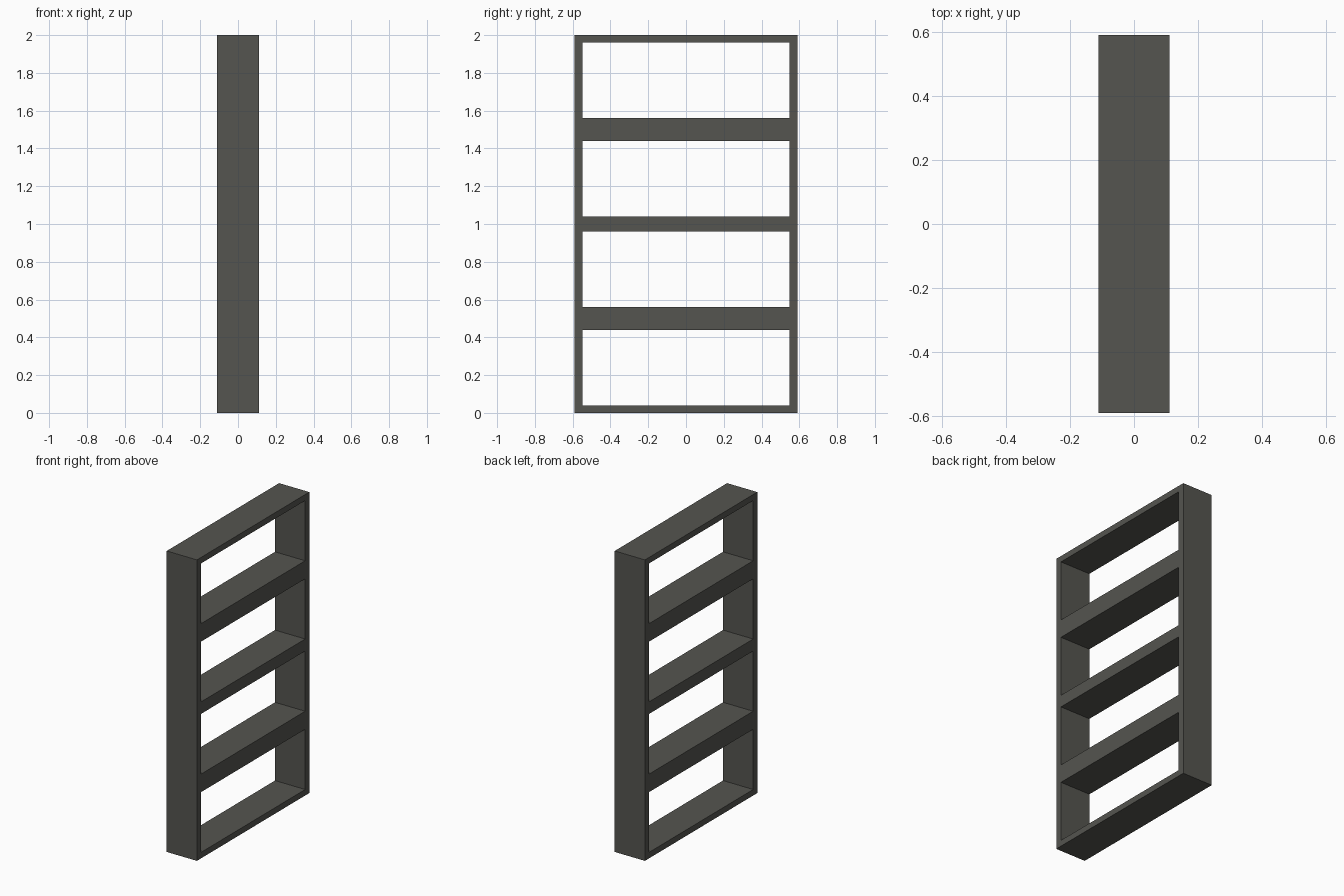
import bpy, bmesh
from mathutils import Vector

if "Cube" in bpy.data.objects:
    bpy.data.objects.remove(bpy.data.objects["Cube"])

DEPTH = 0.111                                   # half depth along x
YS = [-0.59, -0.547, 0.547, 0.59]               # outer and inner side edges
ZS = [0, 0.04, 0.44, 0.56, 0.96, 1.04, 1.44, 1.56, 1.96, 2.0]

mat = bpy.data.materials.new("dark warm grey")
mat.diffuse_color = (0.09, 0.09, 0.08, 1)
mat.use_nodes = True
mat.node_tree.nodes["Principled BSDF"].inputs["Base Color"].default_value = mat.diffuse_color

# Shelf frame: front outline with four openings, extruded to depth
bm = bmesh.new()
grid = [[bm.verts.new((-DEPTH, y, z)) for z in ZS] for y in YS]
for i in range(len(YS) - 1):
    for j in range(len(ZS) - 1):
        if i == 1 and j % 2 == 1:               # open compartment
            continue
        bm.faces.new((grid[i][j], grid[i + 1][j], grid[i + 1][j + 1], grid[i][j + 1]))
ext = bmesh.ops.extrude_face_region(bm, geom=bm.faces[:], use_keep_orig=True)
moved = [g for g in ext["geom"] if isinstance(g, bmesh.types.BMVert)]
bmesh.ops.translate(bm, verts=moved, vec=Vector((2 * DEPTH, 0, 0)))
bmesh.ops.recalc_face_normals(bm, faces=bm.faces[:])

mesh = bpy.data.meshes.new("shelf_frame")
bm.to_mesh(mesh)
bm.free()
mesh.materials.append(mat)
bpy.context.collection.objects.link(bpy.data.objects.new("shelf_frame", mesh))
